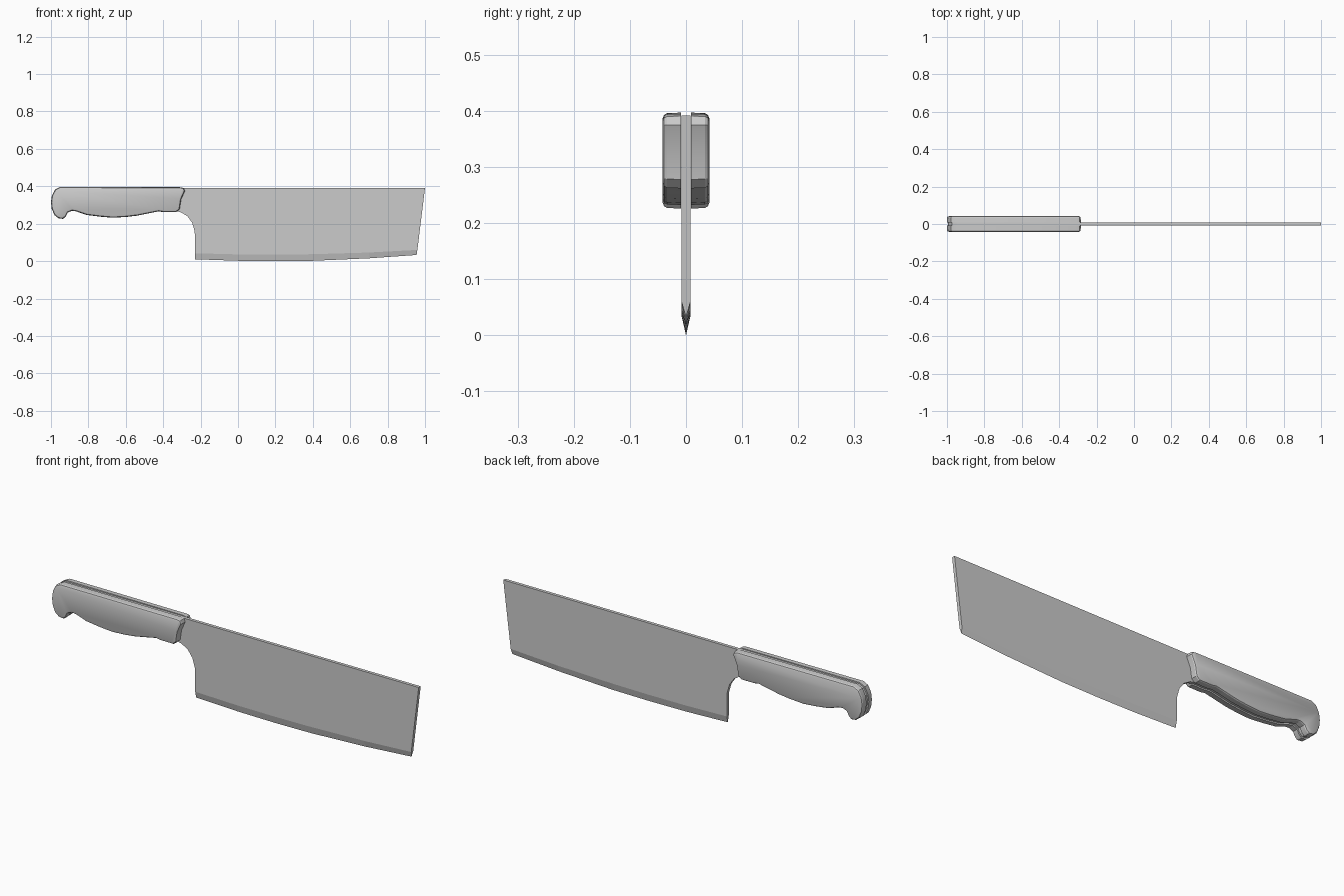
import bpy
from mathutils import Vector

if "Cube" in bpy.data.objects:
    bpy.data.objects.remove(bpy.data.objects["Cube"])


def inset(pts, d):
    """Move a counter-clockwise outline inwards by d."""
    out = []
    for i, p in enumerate(pts):
        p = Vector(p)
        a = (p - Vector(pts[i - 1])).normalized()
        b = (Vector(pts[(i + 1) % len(pts)]) - p).normalized()
        n1, n2 = Vector((-a.y, a.x)), Vector((-b.y, b.x))
        out.append(tuple(p + (n1 + n2) * d / (1 + n1.dot(n2))))
    return out


def loft(name, rings, close_inner):
    """Join (y, outline) rings into the front half, then mirror across y = 0."""
    n = len(rings[0][1])
    verts = [(x, y, z) for y, pts in rings for x, z in pts]
    faces = []
    for r in range(len(rings) - 1):
        for i in range(n):
            j = (i + 1) % n
            faces.append((r * n + i, r * n + j, (r + 1) * n + j, (r + 1) * n + i))
    faces.append(tuple(range((len(rings) - 1) * n, len(rings) * n)))
    if close_inner:
        faces.append(tuple(reversed(range(n))))
    me = bpy.data.meshes.new(name)
    me.from_pydata(verts, [], faces)
    ob = bpy.data.objects.new(name, me)
    bpy.context.collection.objects.link(ob)
    mod = ob.modifiers.new("mirror", 'MIRROR')
    mod.use_axis = (False, True, False)
    return ob


# Handle outline, from top rear down round the butt hook to the front top
handle = [(-0.95, 0.397), (-0.978, 0.383), (-0.995, 0.35), (-1.0, 0.315), (-0.996, 0.28),
          (-0.982, 0.247), (-0.96, 0.229), (-0.935, 0.226), (-0.92, 0.24),
          (-0.91, 0.26), (-0.888, 0.269), (-0.865, 0.266), (-0.81, 0.247),
          (-0.74, 0.238), (-0.67, 0.232), (-0.60, 0.236), (-0.54, 0.243),
          (-0.47, 0.257), (-0.425, 0.266), (-0.40, 0.262), (-0.33, 0.262),
          (-0.312, 0.278), (-0.304, 0.33), (-0.284, 0.375), (-0.29, 0.391), (-0.31, 0.395)]

# Two handle scales with rounded outer edges
scales = loft("handle_scales", [(-0.009, handle), (-0.034, inset(handle, 0.001)),
                                (-0.039, inset(handle, 0.004)),
                                (-0.042, inset(handle, 0.011))], True)
bpy.context.view_layer.objects.active = scales
scales.select_set(True)
bpy.ops.object.shade_smooth_by_angle(angle=0.5)

# Blade with full tang between the scales and a ground cutting edge
tang = inset(handle, 0.006)[:21]
heel = [(-0.305, 0.261), (-0.27, 0.24), (-0.245, 0.205), (-0.232, 0.16), (-0.23, 0.13)]
tip = [(0.964, 0.1), (1.0, 0.392)]
edge = [(-0.23, 0.01), (0.0, 0.002), (0.2, 0.0), (0.4, 0.002), (0.7, 0.015), (0.955, 0.033)]
grind = [(-0.23, 0.042), (0.0, 0.036), (0.2, 0.035), (0.4, 0.037), (0.7, 0.046), (0.959, 0.06)]
loft("blade", [(0.0, tang + heel + edge + tip), (-0.008, tang + heel + grind + tip)], False)
